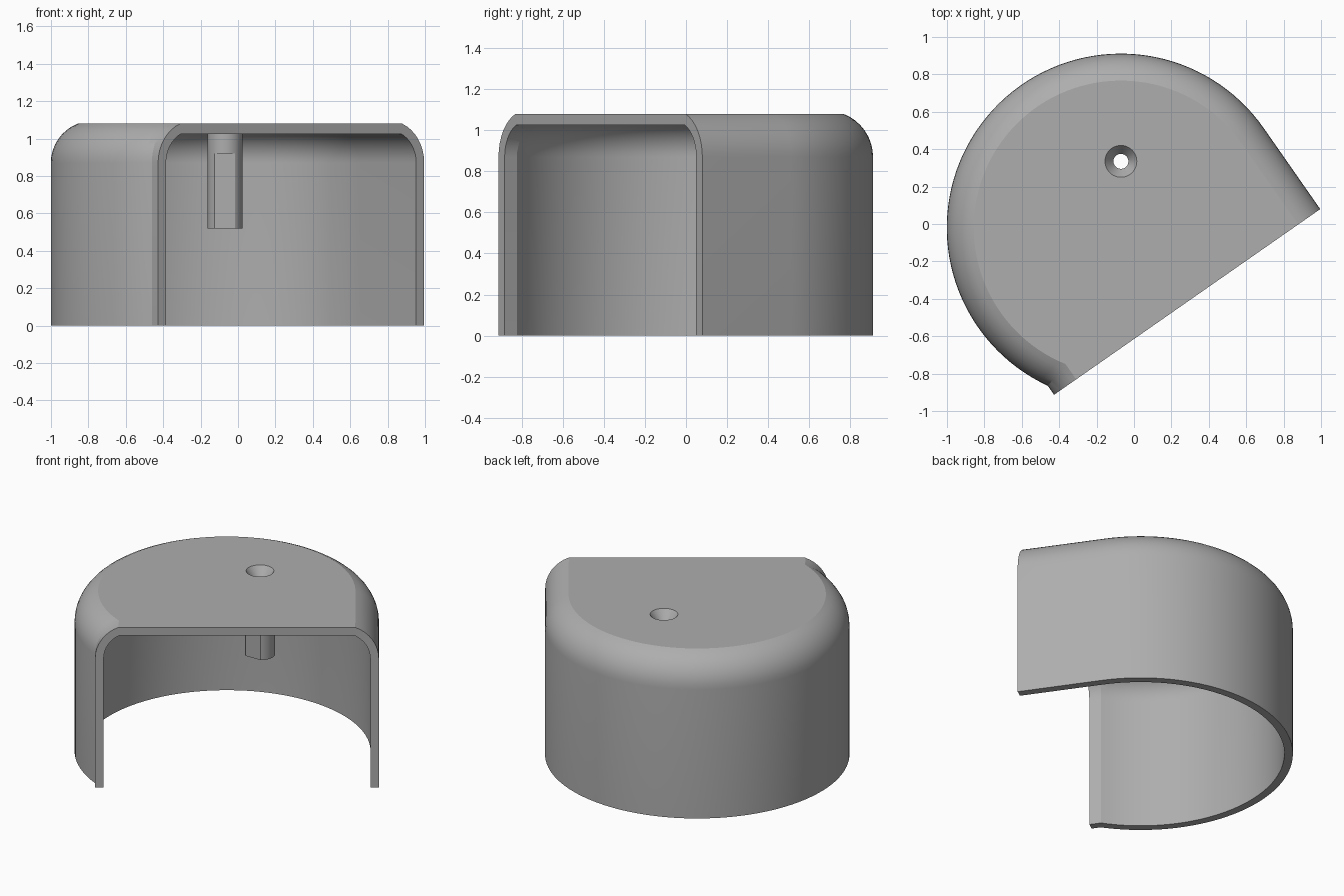
import bpy, bmesh, math
from mathutils import Matrix, Vector

cube = bpy.data.objects.get("Cube")
if cube:
    bpy.data.objects.remove(cube, do_unlink=True)

# Main sizes
R, WALL, TOP, CEILING = 0.931, 0.052, 1.08, 1.026
CUT, NOTCH = -0.528, 0.127          # open side, and how far its one end steps in
HOLE = (-0.07, 0.335)
PLACE = Matrix.Translation((-0.07, -0.02, 0)) @ Matrix.Rotation(math.radians(34.9), 4, 'Z')

grey = bpy.data.materials.new("plain_grey")
grey.use_nodes = True
colour = (0.42, 0.42, 0.42, 1)
grey.diffuse_color = colour
grey.node_tree.nodes["Principled BSDF"].inputs["Base Color"].default_value = colour


def make_object(name, bm):
    bmesh.ops.recalc_face_normals(bm, faces=bm.faces)
    mesh = bpy.data.meshes.new(name)
    bm.to_mesh(mesh)
    bm.free()
    mesh.materials.append(grey)
    ob = bpy.data.objects.new(name, mesh)
    bpy.context.collection.objects.link(ob)
    return ob


def select(ob):
    bpy.ops.object.select_all(action='DESELECT')
    ob.select_set(True)
    bpy.context.view_layer.objects.active = ob


def cone(name, r1, r2, z1, z2, sides=48):
    bm = bmesh.new()
    bmesh.ops.create_cone(bm, cap_ends=True, segments=sides, radius1=r1, radius2=r2, depth=z2 - z1,
                          matrix=Matrix.Translation((*HOLE, (z1 + z2) / 2)))
    return make_object(name, bm)


def cut(ob, cutter):
    mod = ob.modifiers.new("cut", 'BOOLEAN')
    mod.operation, mod.solver, mod.object = 'DIFFERENCE', 'EXACT', cutter
    select(ob)
    bpy.ops.object.modifier_apply(modifier=mod.name)


def outline(r, z, steps=72):
    """Open plan curve: straight side, round back, then a short stepped-in end."""
    end = 2 * math.pi - math.acos(1 - NOTCH / r)
    end = math.pi + math.acos(1 - NOTCH / r) if end < math.pi else end
    end = math.pi + (2 * math.pi - end)
    arc = [(r * math.cos(end * i / steps), r * math.sin(end * i / steps)) for i in range(steps + 1)]
    pts = [(r, CUT)] + arc + [(NOTCH - r, CUT)]
    return [PLACE @ Vector((x, y, z)) for x, y in pts]


def profile(r, fillet, top, start=0.87, steps=8):
    """Radius and height up the wall and round the shoulder to the flat top."""
    last = math.asin((top - start) / fillet)
    arc = [(last * i / steps) for i in range(steps + 1)]
    return [(r, 0)] + [(r - fillet * (1 - math.cos(a)), start + fillet * math.sin(a)) for a in arc]


# Rounded cover with one open side
bm = bmesh.new()
skins = []
for prof in (profile(R, 0.225, TOP), profile(R - WALL, 0.173, CEILING)):
    rings = [[bm.verts.new(p) for p in outline(r, z)] for r, z in prof]
    for a, b in zip(rings, rings[1:]):
        for i in range(len(a) - 1):
            bm.faces.new((a[i], a[i + 1], b[i + 1], b[i]))
    bm.faces.new(rings[-1])
    skins.append(rings)
outer, inner = skins
for i in range(len(outer[0]) - 1):       # bottom rim
    bm.faces.new((outer[0][i], outer[0][i + 1], inner[0][i + 1], inner[0][i]))
bm.faces.new([g[0] for g in outer] + [g[-1] for g in reversed(outer)]
             + [g[-1] for g in inner] + [g[0] for g in reversed(inner)])
cover = make_object("cover", bm)

# Hollow post under the top, with a flat on its front
post = cone("screw_post", 0.093, 0.093, 0.52, 1.035)
bm = bmesh.new()
bmesh.ops.create_cube(bm, size=1, matrix=Matrix.Translation((HOLE[0], HOLE[1] - 0.125, 0.67))
                      @ Matrix.Diagonal((0.3, 0.1, 0.5, 1)))
flat = make_object("flat_cutter", bm)
cut(post, flat)

# Screw hole with countersink
bore = cone("bore_cutter", 0.04, 0.04, 0.4, 1.2)
sink = cone("countersink_cutter", 0.025, 0.1, 1.0, 1.1)
for ob in (cover, post):
    cut(ob, bore)
    cut(ob, sink)
for cutter in (flat, bore, sink):
    bpy.data.objects.remove(cutter, do_unlink=True)

for ob in (cover, post):
    select(ob)
    bpy.ops.object.shade_smooth_by_angle(angle=math.radians(25))
